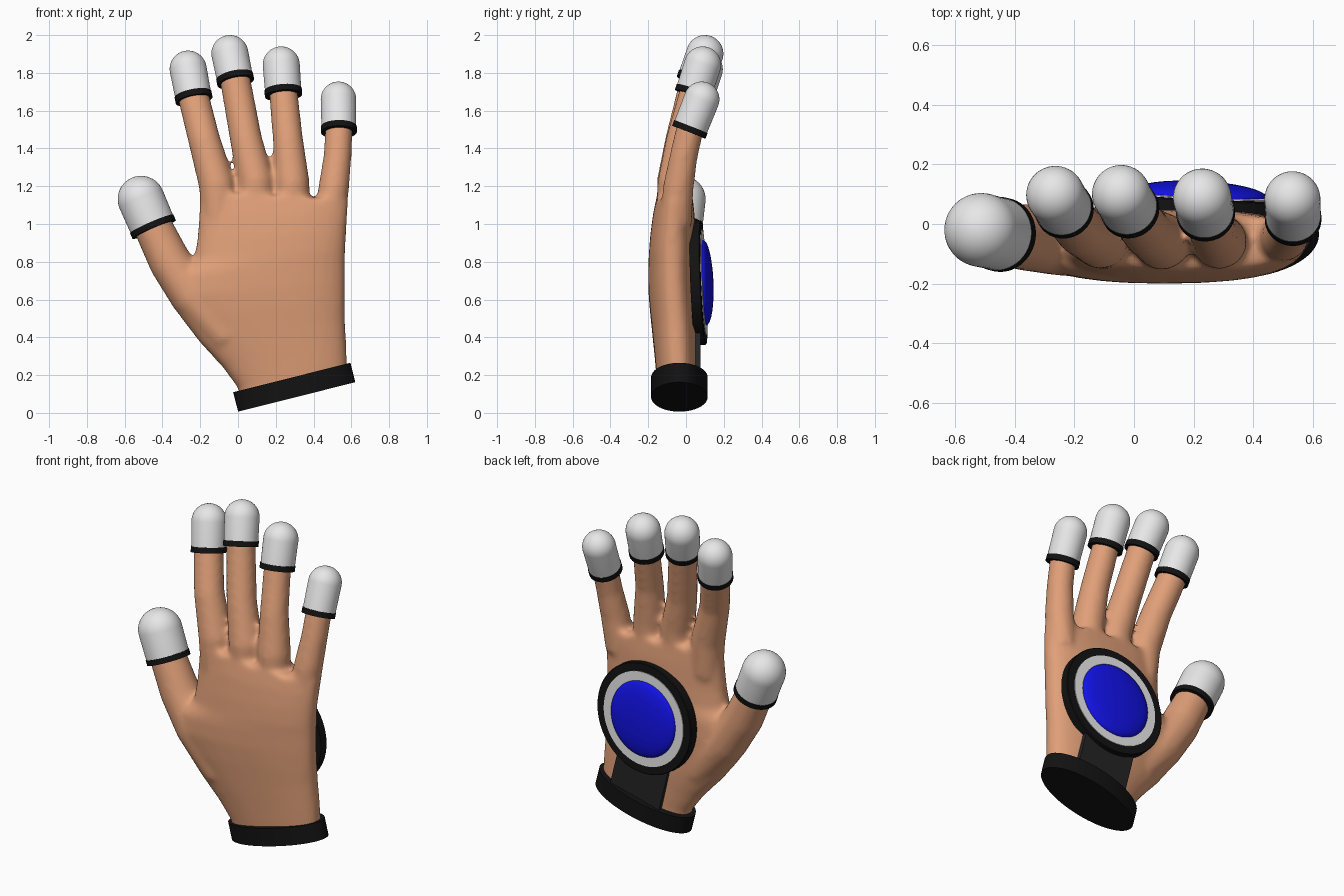
import bpy, bmesh, math
from mathutils import Vector, Matrix

if "Cube" in bpy.data.objects:
    bpy.data.objects.remove(bpy.data.objects["Cube"])


def material(name, rgb):
    m = bpy.data.materials.new(name)
    m.diffuse_color = (*rgb, 1)
    m.use_nodes = True
    m.node_tree.nodes["Principled BSDF"].inputs["Base Color"].default_value = m.diffuse_color
    return m


SKIN = material("skin", (0.75, 0.35, 0.19))
WHITE = material("white", (0.8, 0.8, 0.8))
BLACK = material("black", (0.006, 0.006, 0.006))
GREY = material("dark grey", (0.018, 0.018, 0.018))
BLUE = material("blue", (0.006, 0.006, 0.8))


def finish(name, bm, mat, angle=40):
    bmesh.ops.recalc_face_normals(bm, faces=bm.faces)
    me = bpy.data.meshes.new(name)
    bm.to_mesh(me)
    bm.free()
    ob = bpy.data.objects.new(name, me)
    bpy.context.collection.objects.link(ob)
    me.materials.append(mat)
    bpy.ops.object.select_all(action='DESELECT')
    ob.select_set(True)
    bpy.context.view_layer.objects.active = ob
    bpy.ops.object.shade_smooth_by_angle(angle=math.radians(angle))
    return ob


def loft(bm, rings):
    """Skin a closed solid through rings of points."""
    vs = [[bm.verts.new(p) for p in r] for r in rings]
    n = len(vs[0])
    for a, b in zip(vs, vs[1:]):
        for i in range(n):
            j = (i + 1) % n
            bm.faces.new((a[i], a[j], b[j], b[i]))
    bm.faces.new(vs[0][::-1])
    bm.faces.new(vs[-1])


def oval(c, u, v, power=1.0, n=32):
    pts = []
    for i in range(n):
        a = 2 * math.pi * i / n
        co, si = math.cos(a), math.sin(a)
        pts.append(c + u * math.copysign(abs(co) ** power, co)
                   + v * math.copysign(abs(si) ** power, si))
    return pts


def lathe(name, profile, base, axis, mat, n=48):
    """Solid of revolution from (radius, height) pairs along an axis."""
    base, axis = Vector(base), Vector(axis).normalized()
    u = axis.orthogonal().normalized()
    v = axis.cross(u)
    bm = bmesh.new()
    loft(bm, [oval(base + axis * h, u * r, v * r, n=n) for r, h in profile])
    return finish(name, bm, mat)


# Hand: palm and digits lofted, then fused and softened
hand = bmesh.new()
# left x, left z, right x, right z, front y, back y
palm = [(0.015, 0.06, 0.58, 0.205, -0.15, 0.065), (0.0, 0.13, 0.577, 0.27, -0.157, 0.065),
        (-0.08, 0.24, 0.572, 0.40, -0.168, 0.065), (-0.2, 0.37, 0.567, 0.50, -0.18, 0.065),
        (-0.3, 0.5, 0.567, 0.60, -0.192, 0.062), (-0.375, 0.62, 0.567, 0.70, -0.2, 0.06),
        (-0.35, 0.73, 0.567, 0.79, -0.2, 0.057), (-0.235, 0.81, 0.569, 0.86, -0.197, 0.055),
        (-0.215, 0.92, 0.573, 0.95, -0.19, 0.05), (-0.207, 1.05, 0.58, 1.05, -0.175, 0.045),
        (-0.202, 1.17, 0.586, 1.13, -0.155, 0.035)]
rings = []
for lx, lz, rx, rz, fy, by in palm:
    L, R = Vector((lx, 0, lz)), Vector((rx, 0, rz))
    c = (L + R) / 2 + Vector((0, (fy + by) / 2, 0))
    rings.append(oval(c, (R - L) / 2, Vector((0, (by - fy) / 2, 0)), 0.85))
loft(hand, rings)

# Digit paths (x, y, z, radius), then cap sphere centre and cap radius
digits = {
    "thumb": ([(-0.05, -0.06, 0.40, 0.11), (-0.24, -0.055, 0.62, 0.12),
               (-0.36, -0.045, 0.80, 0.113), (-0.45, -0.035, 0.985, 0.103)],
              (-0.513, -0.02, 1.131), 0.124),
    "index": ([(-0.1, -0.06, 1.0, 0.09), (-0.112, -0.055, 1.21, 0.096),
               (-0.18, -0.022, 1.45, 0.085), (-0.235, 0.05, 1.67, 0.083)],
              (-0.264, 0.097, 1.82), 0.098),
    "middle": ([(0.1, -0.06, 1.0, 0.09), (0.094, -0.058, 1.23, 0.096),
                (0.042, -0.024, 1.45, 0.085), (-0.015, 0.05, 1.765, 0.081)],
               (-0.043, 0.1, 1.902), 0.098),
    "ring": ([(0.29, -0.06, 1.0, 0.09), (0.286, -0.058, 1.22, 0.093),
              (0.264, -0.025, 1.45, 0.08), (0.24, 0.04, 1.695, 0.076)],
             (0.229, 0.088, 1.842), 0.098),
    "little": ([(0.48, -0.055, 1.0, 0.085), (0.508, -0.04, 1.2, 0.081),
                (0.527, -0.012, 1.36, 0.074), (0.534, 0.02, 1.5, 0.073)],
               (0.532, 0.083, 1.66), 0.094),
}
for name, (path, tip, cap_r) in digits.items():
    pts = [Vector(p[:3]) for p in path]
    radii = [p[3] for p in path]
    axis = (Vector(tip) - pts[-1]).normalized()
    length = (Vector(tip) - pts[-1]).length
    pts.append(pts[-1] + axis * 0.06)
    radii.append(radii[-1])
    rings = []
    for i, p in enumerate(pts):
        t = (pts[min(i + 1, len(pts) - 1)] - pts[max(i - 1, 0)]).normalized()
        u = Vector((0, 1, 0)).cross(t).normalized()
        rings.append(oval(p, u * radii[i], t.cross(u) * radii[i]))
    loft(hand, rings)
    # Fingertip cap with a black band at its base
    dome = [(cap_r * math.cos(k * math.pi / 20), length + cap_r * math.sin(k * math.pi / 20))
            for k in range(10)] + [(0.002, length + cap_r)]
    lathe(name + "_tip_cap", [(cap_r - 0.002, 0.01)] + dome, pts[-2], axis, WHITE)
    lathe(name + "_tip_band", [(cap_r + 0.001, -0.015), (cap_r + 0.001, 0.017)], pts[-2], axis, BLACK)

ob = finish("hand", hand, SKIN, 180)
mod = ob.modifiers.new("fuse", 'REMESH')
mod.mode, mod.voxel_size, mod.use_smooth_shade = 'VOXEL', 0.015, True
soft = ob.modifiers.new("soften", 'SMOOTH')
soft.factor, soft.iterations = 0.5, 10
for m in ("fuse", "soften"):
    bpy.ops.object.modifier_apply(modifier=m)
ob.data.materials.clear()
ob.data.materials.append(SKIN)
for p in ob.data.polygons:
    p.material_index = 0
    p.use_smooth = True

# Wrist cuff, an oval tilted toward the thumb side
tilt = Matrix.Rotation(-0.246, 3, 'Y')
cuff = bmesh.new()
mid = Vector((0.298, -0.035, 0.136))
loft(cuff, [oval(mid + tilt @ Vector((0, 0, h)), tilt @ Vector((0.32, 0, 0)),
                 Vector((0, 0.15, 0)), n=64) for h in (-0.053, 0.053)])
finish("wrist_cuff", cuff, BLACK)

# Strap joining the cuff to the round plate
strap = bmesh.new()
bmesh.ops.create_cube(strap, size=1, matrix=Matrix.Translation((0.262, 0.063, 0.32))
                      @ tilt.to_4x4() @ Matrix.Diagonal((0.34, 0.03, 0.3, 1)))
finish("back_strap", strap, GREY)

# Round plate on the back of the hand
centre, normal = (0.22, 0.094, 0.69), (0.05, 1, 0.04)
lathe("plate_rim", [(0.33, -0.055), (0.33, -0.004), (0.326, 0)], centre, normal, BLACK, 64)
lathe("plate_ring", [(0.28, -0.01), (0.28, 0.004)], centre, normal, WHITE, 64)
gem = [(0.225 * math.cos(k * math.pi / 16), 0.006 + 0.044 * math.sin(k * math.pi / 16))
       for k in range(8)] + [(0.002, 0.05)]
lathe("plate_gem", [(0.225, -0.005)] + gem, centre, normal, BLUE, 64)
